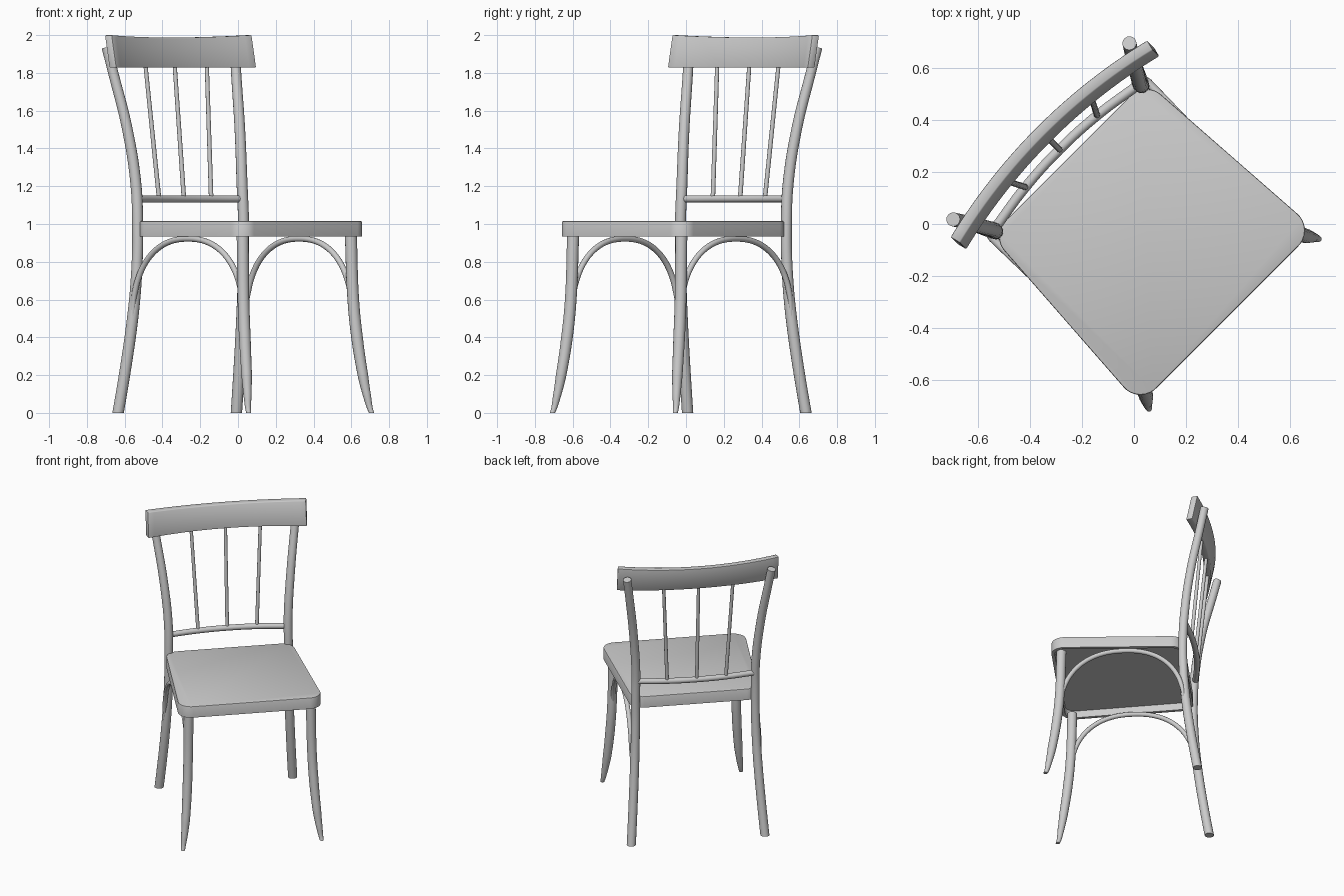
import bpy, bmesh, math
from mathutils import Vector

if "Cube" in bpy.data.objects:
    bpy.data.objects.remove(bpy.data.objects["Cube"])

TURN = math.radians(45)   # the chair stands diagonally on the grid


def finish(name, bm):
    bmesh.ops.recalc_face_normals(bm, faces=bm.faces)
    me = bpy.data.meshes.new(name)
    bm.to_mesh(me)
    bm.free()
    ob = bpy.data.objects.new(name, me)
    bpy.context.collection.objects.link(ob)
    ob.rotation_euler.z = TURN
    bpy.ops.object.select_all(action='DESELECT')
    ob.select_set(True)
    bpy.context.view_layer.objects.active = ob
    bpy.ops.object.shade_smooth_by_angle(angle=math.radians(40))
    return ob


def tube(name, pts, radii, floor=False, res=8):
    """Round rod along a smooth path, optionally cut flat at the floor."""
    cu = bpy.data.curves.new(name + "_path", 'CURVE')
    cu.dimensions = '3D'
    cu.bevel_depth = 1.0
    cu.bevel_resolution = 6
    cu.resolution_u = res
    cu.use_fill_caps = True
    sp = cu.splines.new('BEZIER')
    sp.bezier_points.add(len(pts) - 1)
    for bp, p, r in zip(sp.bezier_points, pts, radii):
        bp.co = p
        bp.radius = r
        bp.handle_left_type = bp.handle_right_type = 'AUTO'
    tmp = bpy.data.objects.new(name + "_path", cu)
    bpy.context.collection.objects.link(tmp)
    dg = bpy.context.evaluated_depsgraph_get()
    me = bpy.data.meshes.new_from_object(tmp.evaluated_get(dg))
    bm = bmesh.new()
    bm.from_mesh(me)
    bpy.data.objects.remove(tmp)
    bpy.data.curves.remove(cu)
    bpy.data.meshes.remove(me)
    bmesh.ops.remove_doubles(bm, verts=bm.verts, dist=1e-5)
    if floor:
        geom = bm.verts[:] + bm.edges[:] + bm.faces[:]
        bmesh.ops.bisect_plane(bm, geom=geom, plane_co=(0, 0, 0),
                               plane_no=(0, 0, 1), clear_inner=True)
        bmesh.ops.holes_fill(bm, edges=[e for e in bm.edges if e.is_boundary])
    return finish(name, bm)


def rounded(corners, r, n=8):
    """Outline of a convex polygon with rounded corners."""
    out = []
    for i, c in enumerate(corners):
        c = Vector(c)
        a = (Vector(corners[i - 1]) - c).normalized()
        b = (Vector(corners[(i + 1) % len(corners)]) - c).normalized()
        half = a.angle(b) / 2
        mid = c + (a + b).normalized() * r / math.sin(half)
        p, q = c + a * r / math.tan(half) - mid, c + b * r / math.tan(half) - mid
        for k in range(n + 1):
            out.append(mid + p.lerp(q, k / n).normalized() * r)
    return out


# Seat: tapered rounded slab, hollow underneath
bm = bmesh.new()
outline = rounded([(-.478, -.507), (.478, -.507), (.42, .358), (-.42, .358)], .085)
base = bm.faces.new([bm.verts.new((p.x, p.y, .935)) for p in outline])
ext = bmesh.ops.extrude_face_region(bm, geom=[base], use_keep_orig=True)
top = [v for v in ext['geom'] if isinstance(v, bmesh.types.BMVert)]
for v in top:
    v.co.z = 1.015
bmesh.ops.recalc_face_normals(bm, faces=bm.faces)
bmesh.ops.inset_region(bm, faces=[base], thickness=.022)
inner = bmesh.ops.extrude_face_region(bm, geom=[base])
for v in inner['geom']:
    if isinstance(v, bmesh.types.BMVert):
        v.co.z = .985
if base.is_valid:
    bmesh.ops.delete(bm, geom=[base], context='FACES_ONLY')
rim = [e for e in bm.edges if all(v.co.z > 1.01 for v in e.verts)]
bmesh.ops.bevel(bm, geom=rim, offset=.006, segments=2, profile=.5, affect='EDGES')
finish("seat", bm)

# Legs and side arches, mirrored left and right
FRONT = [(.463, -.552, -.02, .012), (.460, -.540, 0, .013), (.446, -.517, .1, .022),
         (.435, -.500, .2, .028), (.420, -.471, .4, .031), (.411, -.452, .6, .031),
         (.405, -.440, .94, .032)]
BACK = [(.445, .459, -.02, .030), (.443, .455, 0, .030), (.409, .380, .5, .030),
        (.398, .357, .8, .029), (.397, .355, 1.0, .029), (.397, .366, 1.2, .029),
        (.421, .407, 1.5, .028), (.460, .474, 1.8, .027), (.479, .504, 1.935, .027)]
for side, s in (("left", -1), ("right", 1)):
    for name, path in (("front_leg", FRONT), ("back_leg", BACK)):
        tube(f"{name}_{side}", [(s * x, y, z) for x, y, z, r in path],
             [p[3] for p in path], floor=True)
    arch = []
    for i in range(21):
        c, h = math.cos(math.pi * i / 20), math.sin(math.pi * i / 20)
        y = -.042 + .405 * math.copysign(abs(c) ** .88, c)
        arch.append((s * (.416 + .008 * c), y, .5 + .422 * max(h, 0) ** .88))
    radii = [.007, .012] + [.0155] * 17 + [.012, .007]
    tube(f"side_arch_{side}", arch, radii, res=3)

# Lower back rail, gently bowed
tube("lower_back_rail",
     [(x, .405 - .038 * (x / .385) ** 2, 1.133) for x in (-.385, -.2, 0, .2, .385)],
     [.019] * 5)

# Spindles
for i, (xb, yb, xt, yt) in enumerate([(-.195, .396, -.230, .464), (0, .405, 0, .475),
                                      (.195, .396, .230, .464)]):
    tube(f"spindle_{i + 1}", [(xb, yb, 1.135), (xt, yt, 1.85)], [.012, .011])

# Top rail: curved board leaning back
bm = bmesh.new()
HALF, SAG, T = .53, .064, .022
R = (HALF ** 2 + SAG ** 2) / (2 * SAG)
span = math.asin(HALF / R)
rings = []
for i in range(25):
    a = span * (2 * i / 24 - 1)
    dip = .013 * (1 - (a / span) ** 2)
    ring = []
    for z, lean, t in ((1.828, 0, -T), (1.828, 0, T), (2.0 - dip, .034, T), (2.0 - dip, .034, -T)):
        cy = .408 + SAG - R + lean
        ring.append(bm.verts.new(((R + t) * math.sin(a), cy + (R + t) * math.cos(a), z)))
    rings.append(ring)
for p, q in zip(rings, rings[1:]):
    for k in range(4):
        bm.faces.new((p[k], p[(k + 1) % 4], q[(k + 1) % 4], q[k]))
bm.faces.new(rings[0])
bm.faces.new(rings[-1])
bmesh.ops.recalc_face_normals(bm, faces=bm.faces)
sharp = [e for e in bm.edges if e.calc_face_angle(0) > .8]
bmesh.ops.bevel(bm, geom=sharp, offset=.006, segments=2, profile=.5, affect='EDGES')
finish("top_rail", bm)
